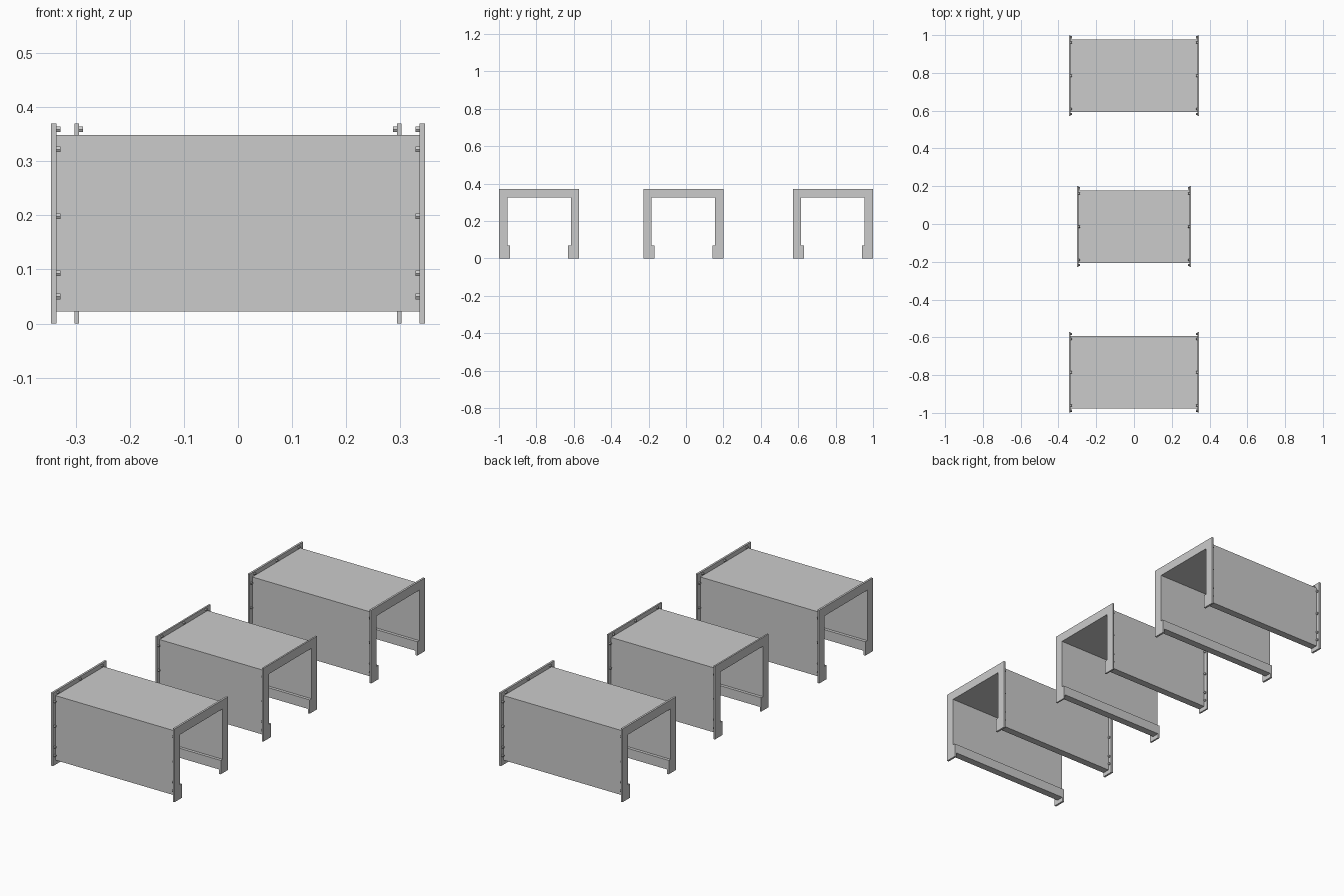
import bpy, bmesh
from math import pi
from mathutils import Matrix

if "Cube" in bpy.data.objects:
    bpy.data.objects.remove(bpy.data.objects["Cube"])

W, H = 0.214, 0.37          # half width and height of the end flanges
WALL, LIP, LIP_Z, IN_Z = 0.044, 0.059, 0.07, 0.325
INSET = 0.022               # body is set in from the flange edge


def add_object(bm, name, y):
    bmesh.ops.recalc_face_normals(bm, faces=bm.faces)
    me = bpy.data.meshes.new(name)
    bm.to_mesh(me)
    bm.free()
    ob = bpy.data.objects.new(name, me)
    ob.location.y = y
    bpy.context.collection.objects.link(ob)
    return ob


def arch(name, inset, x0, x1, y):
    # Inverted U profile with thicker feet, extruded along x
    w = W - inset
    half = [(w, H - inset), (w, inset), (W - LIP, inset),
            (W - LIP, LIP_Z), (W - WALL, LIP_Z), (W - WALL, IN_Z)]
    pts = half + [(-a, b) for a, b in reversed(half)]
    bm = bmesh.new()
    f = bm.faces.new([bm.verts.new((x0, a, b)) for a, b in pts])
    r = bmesh.ops.extrude_face_region(bm, geom=[f])
    vs = [v for v in r["geom"] if isinstance(v, bmesh.types.BMVert)]
    bmesh.ops.translate(bm, verts=vs, vec=(x1 - x0, 0, 0))
    add_object(bm, name, y)


def bolts(name, xs, y):
    # Small hex bolts around the inner margin of a flange
    spots = [(s * (W - 0.011), z) for s in (-1, 1) for z in (0.05, 0.093, 0.198, 0.322)]
    spots += [(a, H - 0.011) for a in (-0.176, 0.0, 0.176)]
    bm = bmesh.new()
    for a, z in spots:
        m = Matrix.Translation((xs, a, z)) @ Matrix.Rotation(pi / 2, 4, 'Y')
        bmesh.ops.create_cone(bm, cap_ends=True, segments=6, radius1=0.006,
                              radius2=0.006, depth=0.008, matrix=m)
    add_object(bm, name, y)


# Three duct covers: centre y, half length, flange thickness
for label, y, L, t in (("front", -0.785, 0.345, 0.01),
                       ("middle", -0.014, 0.302, 0.008),
                       ("back", 0.785, 0.345, 0.01)):
    arch(label + "_cover_body", INSET, -L + t, L - t, y)
    for side, s in (("left", -1), ("right", 1)):
        arch(f"{label}_{side}_flange", 0, s * (L - t), s * L, y)
        bolts(f"{label}_{side}_bolts", s * (L - t - 0.0035), y)
